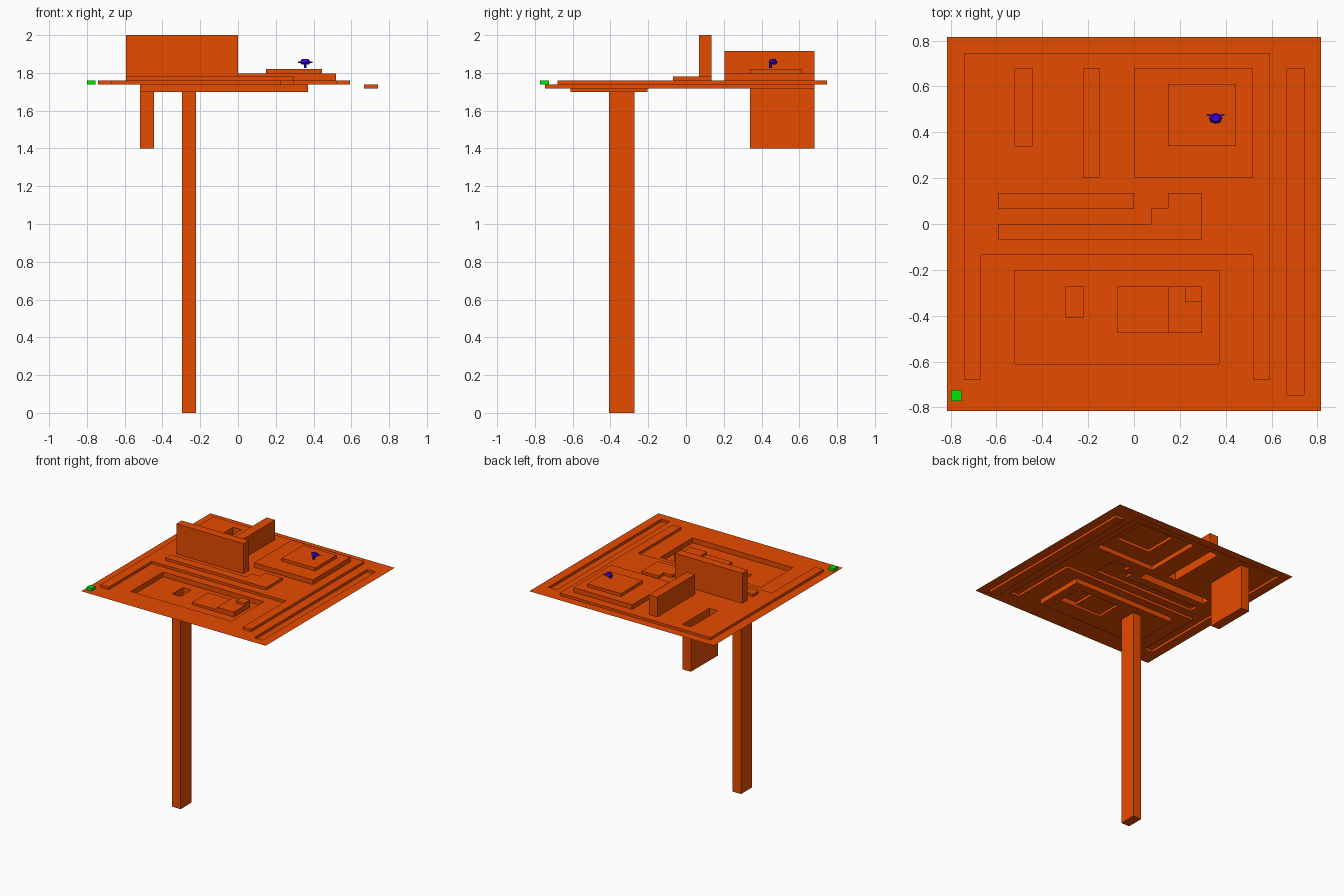
import bpy, bmesh
from mathutils import Matrix, Vector

if "Cube" in bpy.data.objects:
    bpy.data.objects.remove(bpy.data.objects["Cube"])


def material(name, rgb):
    m = bpy.data.materials.new(name)
    m.diffuse_color = (*rgb, 1)
    m.use_nodes = True
    m.node_tree.nodes["Principled BSDF"].inputs["Base Color"].default_value = m.diffuse_color
    return m


orange = material("burnt orange", (0.80, 0.07, 0.0))
green = material("bright green", (0.0, 0.80, 0.0))
violet = material("deep violet", (0.05, 0.0, 0.70))


def finish(bm, name, mat):
    me = bpy.data.meshes.new(name)
    bm.to_mesh(me)
    bm.free()
    me.materials.append(mat)
    ob = bpy.data.objects.new(name, me)
    bpy.context.collection.objects.link(ob)
    return ob


# Terrain on a 22 x 24 grid: rectangles (x0, x1, y0, y1) in cells from the centre, then height.
# Later rectangles override earlier ones.
CX, CY = 1.63 / 22, 1.63 / 24
TRENCH, FLOOR, STEP = 1.7185, 1.739, 1.759
regions = [
    (-11, 11, -12, 12, FLOOR),   # ground sheet
    (-10, 8, -2, 11, STEP),      # raised court
    (-10, -9, -10, -2, STEP),    # court left arm
    (7, 8, -10, -2, STEP),       # court right arm
    (9, 10, -11, 10, TRENCH),    # side trench
    (-8, 4, -1, 0, 1.78),        # low walkway
    (1, 4, 0, 1, 1.78),
    (2, 4, 1, 2, 1.78),
    (-8, 0, 1, 2, 2.0),          # tall wall
    (-3, -2, 3, 10, 1.916),      # back wall
    (-7, -6, 5, 10, 1.40),       # back pit
    (0, 7, 3, 10, 1.796),        # podium
    (2, 6, 5, 9, 1.82),          # podium top
    (-7, 5, -9, -3, 1.70),       # sunken yard
    (-4, -3, -6, -4, 0),         # deep shaft
    (-1, 2, -7, -4, TRENCH),     # stepped platform
    (2, 4, -7, -4, FLOOR),
    (3, 4, -5, -4, STEP),
]


def terrain():
    bm = bmesh.new()
    h = {(i, j): z for x0, x1, y0, y1, z in regions
         for i in range(x0, x1) for j in range(y0, y1)}

    def face(pts, normal):
        f = bm.faces.new([bm.verts.new(p) for p in pts])
        f.normal_update()
        if f.normal.dot(Vector(normal)) < 0:
            f.normal_flip()

    for (i, j), z in h.items():
        x0, x1, y0, y1 = i * CX, (i + 1) * CX, j * CY, (j + 1) * CY
        face([(x0, y0, z), (x1, y0, z), (x1, y1, z), (x0, y1, z)], (0, 0, 1))
        # walls face towards the lower neighbour
        w = h.get((i + 1, j), z)
        if w != z:
            face([(x1, y0, z), (x1, y1, z), (x1, y1, w), (x1, y0, w)], (z - w, 0, 0))
        w = h.get((i, j + 1), z)
        if w != z:
            face([(x0, y1, z), (x1, y1, z), (x1, y1, w), (x0, y1, w)], (0, z - w, 0))
    bmesh.ops.remove_doubles(bm, verts=bm.verts, dist=1e-5)
    finish(bm, "stepped_terrain", orange)


def box(bm, c, s, rot=Matrix()):
    bmesh.ops.create_cube(bm, size=1, matrix=Matrix.Translation(c) @ rot @ Matrix.Diagonal((*s, 1)))


def disc(bm, c, r1, r2, depth, squash=1.0, n=8):
    bmesh.ops.create_cone(bm, cap_ends=True, segments=n, radius1=r1, radius2=r2, depth=depth,
                          matrix=Matrix.Translation(c) @ Matrix.Diagonal((1, squash, 1, 1)))


terrain()

# Green marker block in the front left corner
bm = bmesh.new()
box(bm, (-.776, -.749, 1.75), (.045, .048, .022))
finish(bm, "corner_block", green)

# Small craft above the podium: body, side fins and a leg
bm = bmesh.new()
disc(bm, (.356, .461, 1.850), .018, .030, .010, .8)
disc(bm, (.356, .461, 1.864), .030, .018, .018, .8)
finish(bm, "craft_body", violet)
bm = bmesh.new()
for s in (-1, 1):
    box(bm, (.356 + s * .026, .474, 1.857), (.026, .007, .008), Matrix.Rotation(s * .3, 4, 'Z'))
finish(bm, "craft_side_fins", violet)
bm = bmesh.new()
disc(bm, (.356, .447, 1.837), .008, .008, .024, n=6)
finish(bm, "craft_leg", violet)
